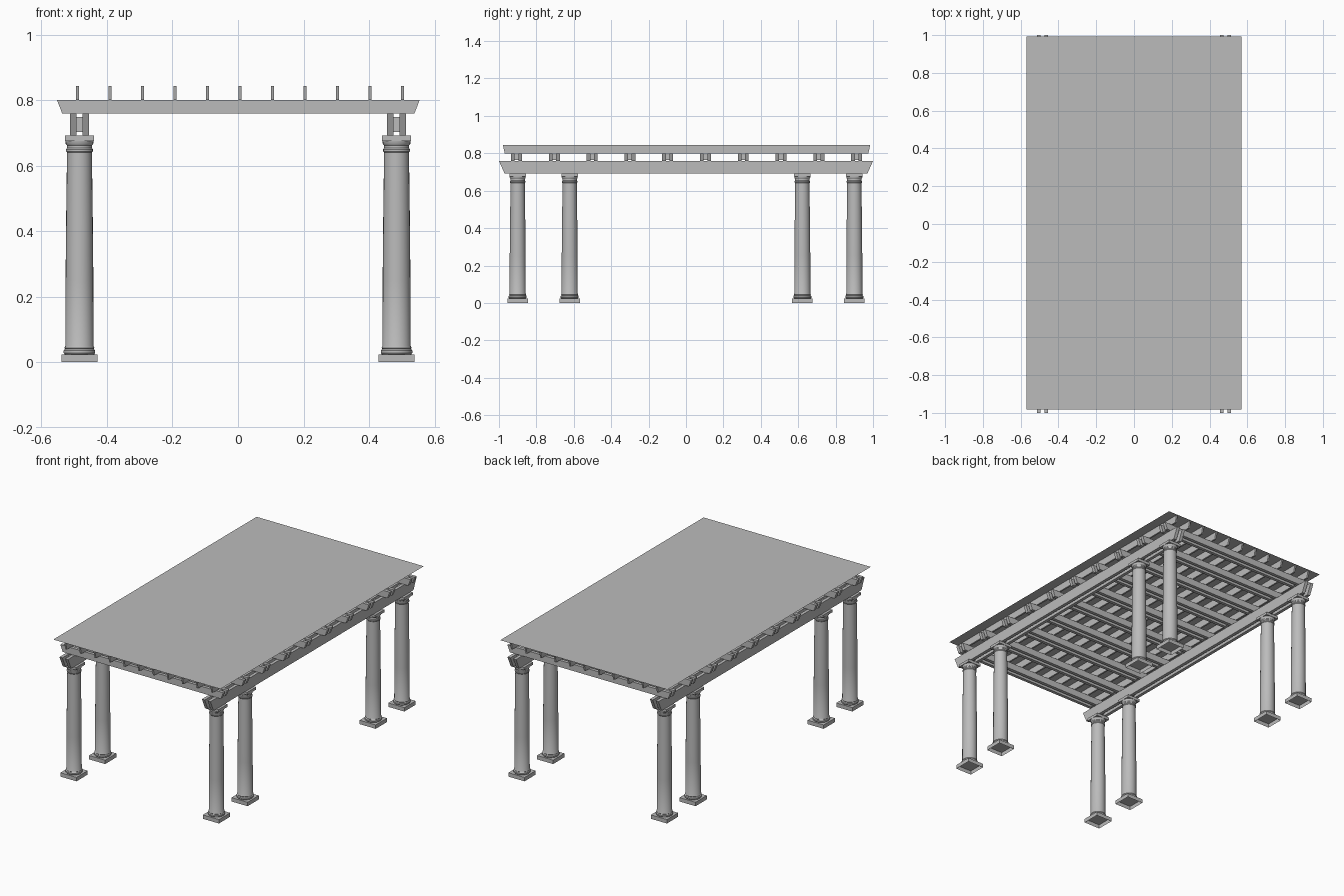
import bpy
import bmesh
import math
from mathutils import Matrix, Vector

cube = bpy.data.objects.get("Cube")
if cube:
    bpy.data.objects.remove(cube, do_unlink=True)

grey = bpy.data.materials.new("stone grey")
grey.use_nodes = True
grey.diffuse_color = (0.5, 0.5, 0.5, 1)
grey.node_tree.nodes["Principled BSDF"].inputs["Base Color"].default_value = (0.5, 0.5, 0.5, 1)


def finish(name, bm):
    bmesh.ops.recalc_face_normals(bm, faces=bm.faces)
    mesh = bpy.data.meshes.new(name)
    bm.to_mesh(mesh)
    bm.free()
    mesh.materials.append(grey)
    obj = bpy.data.objects.new(name, mesh)
    bpy.context.collection.objects.link(obj)
    return obj


def add_box(bm, center, size):
    matrix = Matrix.Translation(center) @ Matrix.Diagonal((*size, 1))
    return bmesh.ops.create_cube(bm, size=1, matrix=matrix)["verts"]


def add_beam(bm, center, size, axis, cut):
    """Box running along axis (0 = x, 1 = y) with its ends cut back below."""
    for v in add_box(bm, center, size):
        if v.co.z < center[2]:
            v.co[axis] -= math.copysign(cut, v.co[axis] - center[axis])


# Levels and spacing
POST_X = 0.484
POST_Y = (-0.9, -0.622, 0.622, 0.9)
POST_TOP, BEAM_TOP, RAFTER_TOP, ROOF = 0.692, 0.759, 0.8, 0.844
PAIR = 0.0195          # half distance between twin timbers
WOOD = 0.0195          # timber thickness
RAFTER_Y = [-0.906 + 0.202 * i for i in range(10)]

# Turned column: foot rings, tapering shaft, neck ring and flared head
PROFILE = [(0.045, 0.024), (0.048, 0.028), (0.048, 0.036), (0.044, 0.041),
           (0.046, 0.044), (0.043, 0.05), (0.0425, 0.25), (0.0405, 0.45),
           (0.038, 0.64), (0.041, 0.644), (0.041, 0.65), (0.038, 0.654),
           (0.038, 0.662), (0.042, 0.667), (0.043, 0.676)]
SIDES = 24


def column(name, x, y):
    bm = bmesh.new()
    rings = []
    for r, z in PROFILE:
        rings.append([bm.verts.new((x + r * math.cos(math.tau * i / SIDES),
                                    y + r * math.sin(math.tau * i / SIDES), z))
                      for i in range(SIDES)])
    for low, high in zip(rings, rings[1:]):
        for i in range(SIDES):
            j = (i + 1) % SIDES
            bm.faces.new((low[i], low[j], high[j], high[i]))
    obj = finish(name, bm)
    bpy.ops.object.select_all(action="DESELECT")
    obj.select_set(True)
    bpy.context.view_layer.objects.active = obj
    bpy.ops.object.shade_smooth_by_angle(angle=math.radians(35))

    # Square cap
    bm = bmesh.new()
    add_box(bm, (x, y, 0.684), (0.088, 0.088, 0.016))
    finish(name + "_cap", bm)

    # Square foot, open underneath
    bm = bmesh.new()
    add_box(bm, (x, y, 0.012), (0.109, 0.109, 0.024))
    bmesh.ops.recalc_face_normals(bm, faces=bm.faces)
    under = [f for f in bm.faces if f.normal.z < -0.5]
    bmesh.ops.delete(bm, geom=under, context="FACES")
    finish(name + "_foot", bm)


for side, x in (("left", POST_X), ("right", -POST_X)):
    for i, y in enumerate(POST_Y):
        column(f"{side}_column_{i + 1}", x, y)

    # Twin long beams on the columns, with spacer blocks between
    bm = bmesh.new()
    mid = (POST_TOP + BEAM_TOP) / 2
    for s in (-1, 1):
        add_beam(bm, (x + s * PAIR, 0, mid), (WOOD, 2, BEAM_TOP - POST_TOP), 1, 0.03)
    finish(side + "_long_beams", bm)
    bm = bmesh.new()
    for y in POST_Y:
        add_box(bm, (x, y, mid), (2 * PAIR - WOOD, 0.08, 0.045))
    finish(side + "_beam_spacers", bm)

# Twin rafters across, with spacers over the long beams
rafters, spacers = bmesh.new(), bmesh.new()
mid = (BEAM_TOP + RAFTER_TOP) / 2
for y in RAFTER_Y:
    for s in (-1, 1):
        add_beam(rafters, (0.001, y + s * PAIR, mid),
                 (1.107, WOOD, RAFTER_TOP - BEAM_TOP), 0, 0.016)
        add_box(spacers, (s * POST_X, y, mid), (0.08, 2 * PAIR - WOOD, 0.03))
finish("cross_rafters", rafters)
finish("rafter_spacers", spacers)

# Thin battens along the roof
bm = bmesh.new()
for i in range(11):
    x = 0.006 + (i - 5) * 0.0992
    add_beam(bm, (x, 0.003, (RAFTER_TOP + ROOF) / 2),
             (0.01, 1.964, ROOF - RAFTER_TOP), 1, 0.01)
finish("roof_battens", bm)

# Flat roof sheet
bm = bmesh.new()
bmesh.ops.create_grid(bm, x_segments=1, y_segments=1, size=1,
                      matrix=Matrix.Translation(Vector((0, 0.005, ROOF + 0.0005)))
                      @ Matrix.Diagonal((0.568, 0.987, 1, 1)))
finish("roof_sheet", bm)
